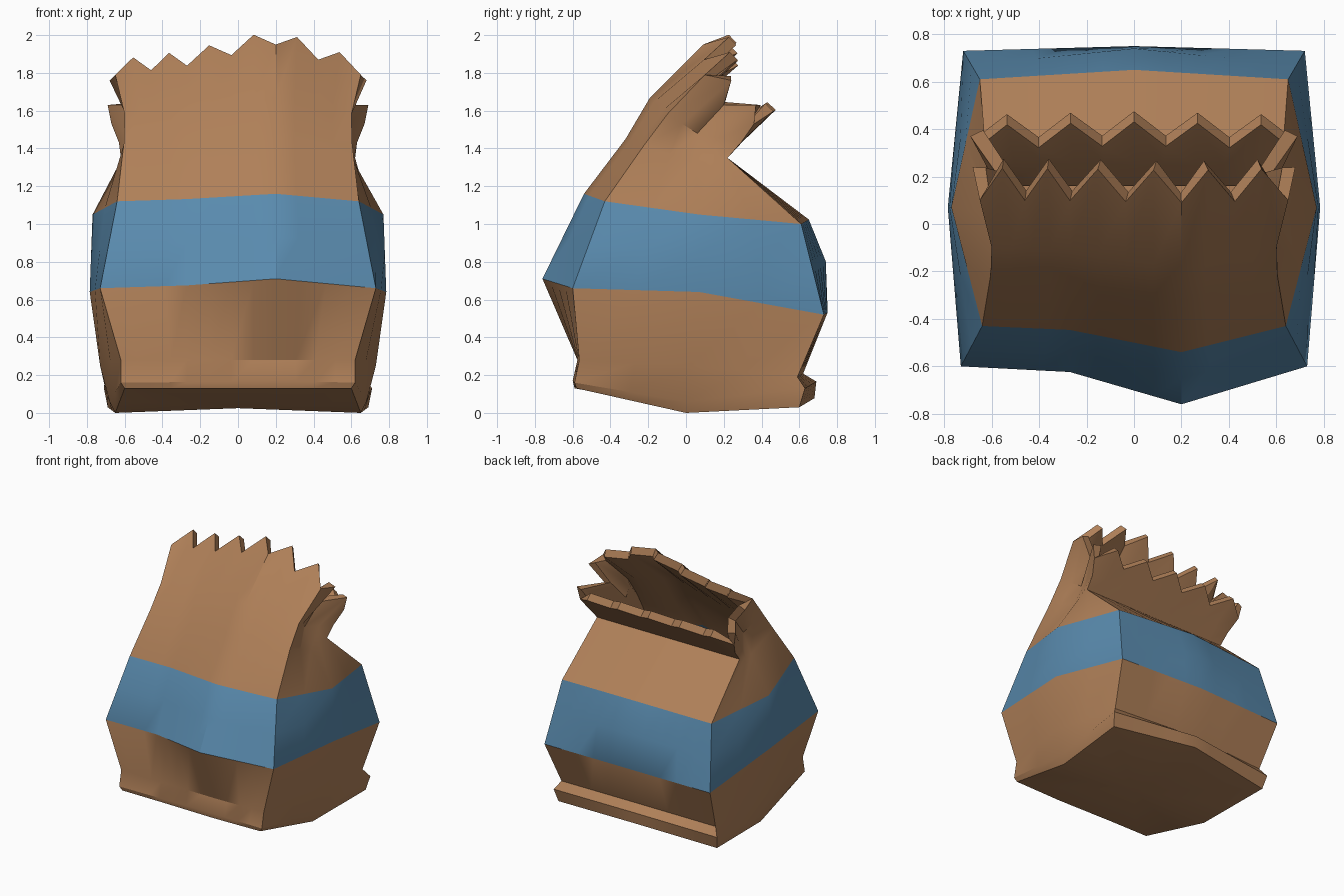
import bpy, bmesh
from mathutils import Vector

if "Cube" in bpy.data.objects:
    bpy.data.objects.remove(bpy.data.objects["Cube"])


def material(name, rgb):
    m = bpy.data.materials.new(name)
    m.diffuse_color = (*rgb, 1)
    m.use_nodes = True
    m.node_tree.nodes["Principled BSDF"].inputs["Base Color"].default_value = m.diffuse_color
    return m


brown = material("paper brown", (0.43, 0.215, 0.098))
blue = material("stripe blue", (0.10, 0.255, 0.42))

# Bag sections, bottom to top:
# front corner, side gusset, back corner, (front bulge, front lift, back bulge)
SECTIONS = [
    [(.60, -.58, .13), (.65, .00, .00), (.69, .60, .03), (.01, 0, .08)],
    [(.62, -.59, .16), (.68, .00, .06), (.71, .63, .13), (.01, .01, .06)],
    [(.62, -.565, .28), (.73, .02, .25), (.67, .59, .19), (.01, 0, .03)],
    [(.73, -.60, .66), (.785, .07, .64), (.72, .73, .52), (.16, .05, .02)],
    [(.64, -.43, 1.12), (.77, .07, 1.05), (.65, .61, 1.0), (.11, .04, .04)],
    [(.605, -.22, 1.42), (.60, .05, 1.32), (.62, .22, 1.35), (.10, .03, 0)],
    [(.60, -.10, 1.58), (.54, .06, 1.48), (.63, .29, 1.43), (.09, .09, .01)],
    [(.65, .10, 1.79), (.57, .20, 1.63), (.67, .36, 1.53), (.01, .16, .015)],
]
sections = [[Vector(p) for p in s] for s in SECTIONS]
# Extra section in the middle of the stripe, puffed out at the back
middle = [a.lerp(b, .5) for a, b in zip(sections[3], sections[4])]
middle[3].z += .04
sections.insert(4, middle)
STRIPE_ROWS = (3, 4)
COUNTS = [4, 4, 4, 2, 2, 5, 5, 2, 2]   # segments between neighbouring ring corners


def flip(v):
    return Vector((-v.x, v.y, v.z))


def ring_points(section, teeth):
    front, side, back, (bulge, lift, puff) = section
    crease_l = Vector((-.27, front.y - .15 * bulge, front.z + .3 * lift))
    crease_r = Vector((.20, front.y - bulge, front.z + lift))
    back_mid = Vector((0, back.y + puff, back.z + puff * .6))
    ctrl = [flip(front), crease_l, crease_r, front, side, back,
            back_mid, flip(back), flip(side)]
    pts = []
    for k, n in enumerate(COUNTS):
        for j in range(n):
            p = ctrl[k].lerp(ctrl[(k + 1) % 9], j / n)
            if teeth and len(pts) % 2:          # every second point is a tooth tip
                if k < 3:
                    p += Vector((0, .135, .08))
                elif k in (5, 6):
                    p += Vector((0, .10, .065))
                else:
                    p += Vector((.07 if p.x > 0 else -.07, .09, .05))
            pts.append(p)
    return pts


# Bag shell: bridge the rings, close the bottom
bm = bmesh.new()
rows = [[bm.verts.new(p) for p in ring_points(s, s is sections[-1])] for s in sections]
n = len(rows[0])
for i in range(len(rows) - 1):
    a, b = rows[i], rows[i + 1]
    for j in range(n):
        k = (j + 1) % n
        f = bm.faces.new((a[j], a[k], b[k], b[j]))
        f.material_index = int(i in STRIPE_ROWS)
centre = bm.verts.new((0, 0, .025))
for j in range(n):
    bm.faces.new((rows[0][(j + 1) % n], rows[0][j], centre))

mesh = bpy.data.meshes.new("paper_bag")
bm.to_mesh(mesh)
bm.free()
bag = bpy.data.objects.new("paper_bag", mesh)
bpy.context.collection.objects.link(bag)
mesh.materials.append(brown)
mesh.materials.append(blue)

# Thick paper wall, which also gives the zigzag mouth its rim
wall = bag.modifiers.new("wall", 'SOLIDIFY')
wall.thickness = .06
wall.offset = -1
bpy.context.view_layer.objects.active = bag
bag.select_set(True)
bpy.ops.object.modifier_apply(modifier="wall")
bpy.ops.object.shade_smooth_by_angle(angle=.5)
